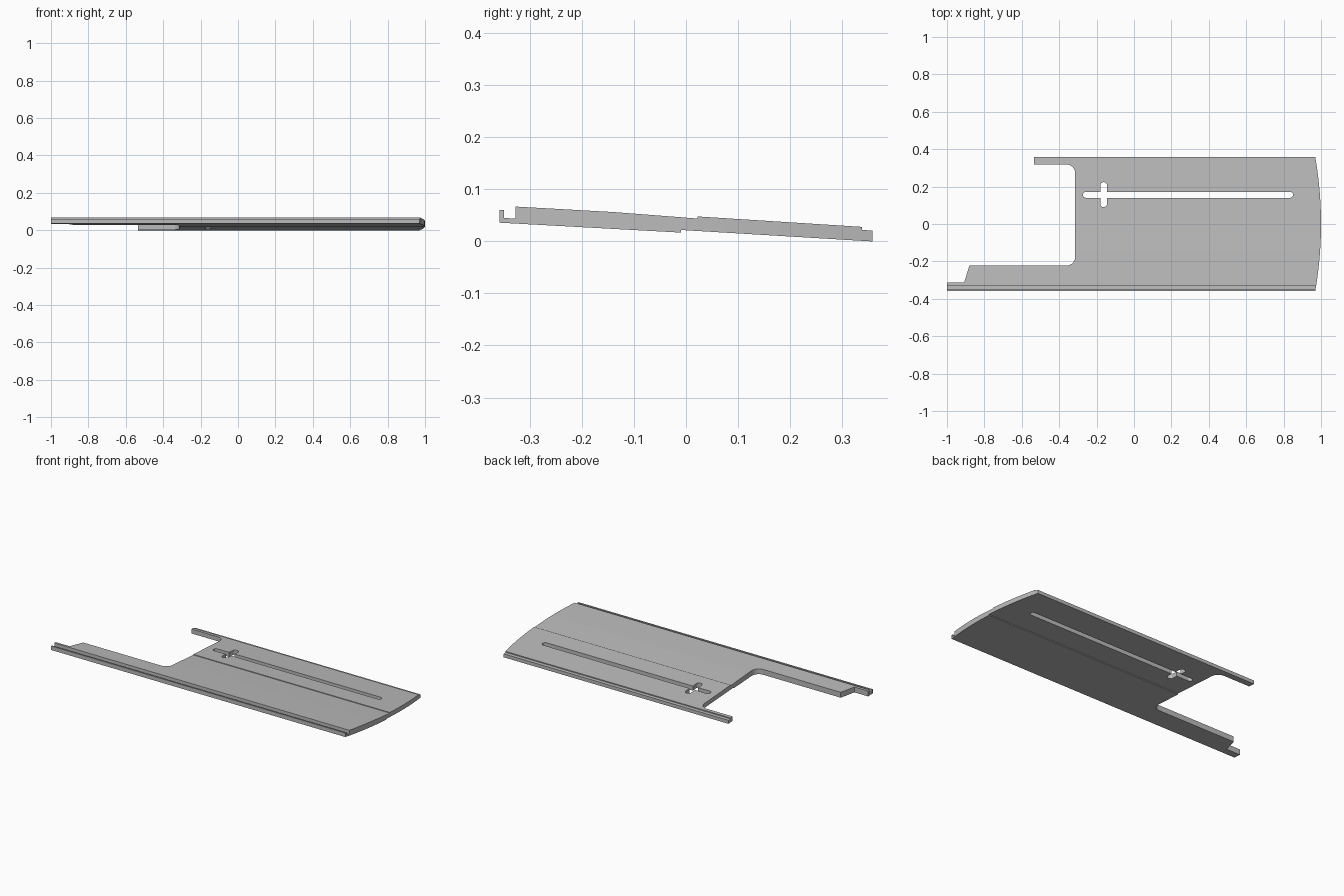
import bpy, bmesh
from math import sin, cos, pi, radians
from mathutils import Vector

cube = bpy.data.objects.get("Cube")
if cube:
    bpy.data.objects.remove(cube, do_unlink=True)

grey = bpy.data.materials.new("plain_grey")
grey.use_nodes = True
colour = (0.5, 0.5, 0.5, 1)
grey.diffuse_color = colour
grey.node_tree.nodes["Principled BSDF"].inputs["Base Color"].default_value = colour


def prism(name, points, offset):
    """Closed solid made by sweeping a flat outline along an offset."""
    bm = bmesh.new()
    face = bm.faces.new([bm.verts.new(p) for p in points])
    swept = bmesh.ops.extrude_face_region(bm, geom=[face])["geom"]
    verts = [v for v in swept if isinstance(v, bmesh.types.BMVert)]
    bmesh.ops.translate(bm, verts=verts, vec=Vector(offset))
    bmesh.ops.recalc_face_normals(bm, faces=bm.faces[:])
    mesh = bpy.data.meshes.new(name)
    bm.to_mesh(mesh)
    bm.free()
    obj = bpy.data.objects.new(name, mesh)
    bpy.context.collection.objects.link(obj)
    mesh.materials.append(grey)
    return obj


def arc(cx, cy, r, start, end, steps=8):
    angles = [radians(start + (end - start) * i / steps) for i in range(steps + 1)]
    return [(cx + r * cos(a), cy + r * sin(a)) for a in angles]


def cutter(name, outline):
    obj = prism(name, [(x, y, -0.2) for x, y in outline], (0, 0, 0.5))
    obj.hide_render = True
    obj.hide_set(True)
    return obj


def boolean(target, tool, operation):
    mod = target.modifiers.new(tool.name, 'BOOLEAN')
    mod.operation = operation
    mod.solver = 'EXACT'
    mod.object = tool


# Cross-section: grooved front rail, two lapped sheets, stepped back edge
section = [
    (-0.358, 0.036), (-0.01, 0.017), (-0.01, 0.022), (0.358, 0),
    (0.358, 0.021), (0.338, 0.022), (0.338, 0.028), (0.022, 0.048),
    (0.022, 0.044), (-0.14, 0.0565), (-0.328, 0.067), (-0.328, 0.044),
    (-0.35, 0.045), (-0.35, 0.06), (-0.358, 0.06),
]
panel = prism("slotted_panel", [(-1, y, z) for y, z in section], (2, 0, 0))

# Plan outline: bowed right end, two arms and a filleted notch on the left
bow = [(1 - 0.031 * (t / 10) ** 2, 0.36 * t / 10) for t in range(-10, 11)]
notch_x, fillet = -0.315, 0.045
outline = [(-1.1, -0.36)] + bow + [(-0.535, 0.36), (-0.535, 0.318)]
outline += arc(notch_x - fillet, 0.318 - fillet, fillet, 90, 0)
outline += arc(notch_x - fillet, -0.222 + fillet, fillet, 0, -90)
outline += [(-0.88, -0.222), (-0.908, -0.313), (-1.1, -0.313)]
boolean(panel, cutter("plan_outline", outline), 'INTERSECT')

# Long slot and the short cross slot
r = 0.016
long_slot = arc(0.834, 0.156, r, -90, 90) + arc(-0.257, 0.156, r, 90, 270)
cross_slot = arc(-0.162, 0.206, 0.018, 0, 180) + arc(-0.162, 0.108, 0.018, 180, 360)
boolean(panel, cutter("long_slot", long_slot), 'DIFFERENCE')
boolean(panel, cutter("cross_slot", cross_slot), 'DIFFERENCE')
